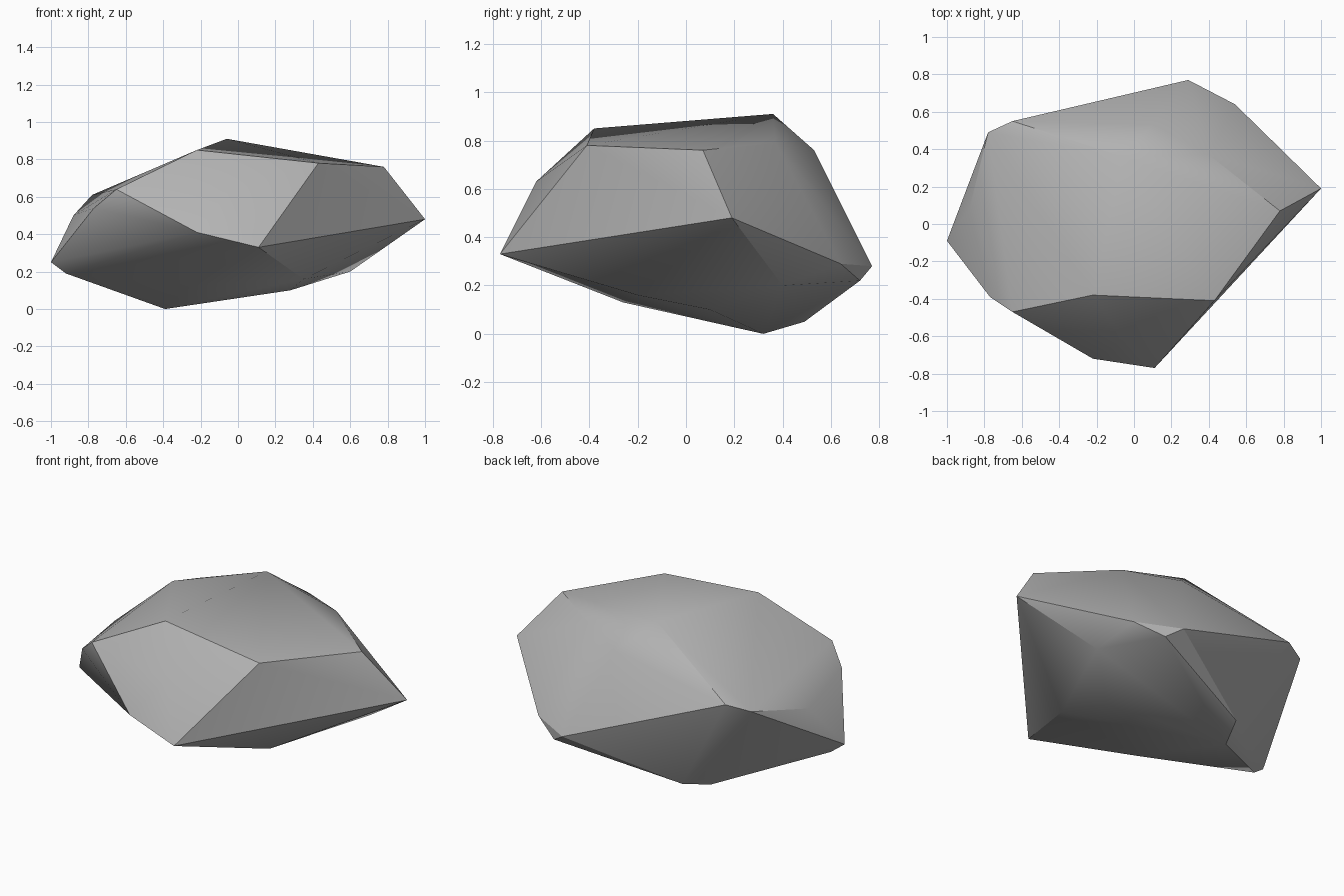
import bpy
import bmesh
import math

# Remove the default object
default_cube = bpy.data.objects.get("Cube")
if default_cube:
    bpy.data.objects.remove(default_cube, do_unlink=True)

# Corner points of the boulder, grouped by level
CROWN = [(-.06, .36, .91), (-.22, -.38, .85), (.43, -.41, .78),
         (.78, .07, .76), (.40, .37, .79)]
SHOULDER = [(-.65, .55, .64), (-.78, .49, .61), (-.88, .08, .5),
            (-.77, -.39, .54), (-.65, -.47, .64),
            (-.05, -.62, .63), (.1, .53, .76)]
GIRDLE = [(1, .19, .48), (.54, .64, .29), (.29, .77, .28),
          (-1, -.09, .25), (-.22, -.72, .41), (.11, -.77, .33)]
BASE = [(-.92, -.07, .19), (-.39, .32, 0), (-.32, .49, .05),
        (.38, .72, .22), (.6, .4, .2), (.28, .1, .1),
        (.35, -.2, .16), (-.25, -.26, .13)]


def make_material(name, color):
    """Create one flat, matte colour."""
    mat = bpy.data.materials.new(name)
    mat.use_nodes = True
    mat.diffuse_color = color
    shader = mat.node_tree.nodes["Principled BSDF"]
    shader.inputs["Base Color"].default_value = color
    shader.inputs["Roughness"].default_value = 0.9
    return mat


def make_hull(name, points, material):
    """Wrap a faceted convex shell around the given points."""
    bm = bmesh.new()
    for point in points:
        bm.verts.new(point)
    result = bmesh.ops.convex_hull(bm, input=bm.verts)
    # Drop any point left inside the shell
    loose = [v for v in bm.verts if not v.link_faces]
    bmesh.ops.delete(bm, geom=loose, context="VERTS")
    bmesh.ops.recalc_face_normals(bm, faces=bm.faces)
    mesh = bpy.data.meshes.new(name)
    bm.to_mesh(mesh)
    bm.free()
    mesh.materials.append(material)
    obj = bpy.data.objects.new(name, mesh)
    bpy.context.collection.objects.link(obj)
    return obj


# Boulder with soft facets and crisp main ridges
stone = make_material("stone_grey", (0.45, 0.45, 0.45, 1))
boulder = make_hull("boulder", CROWN + SHOULDER + GIRDLE + BASE, stone)
bpy.ops.object.select_all(action="DESELECT")
boulder.select_set(True)
bpy.context.view_layer.objects.active = boulder
bpy.ops.object.shade_smooth_by_angle(angle=math.radians(30))
